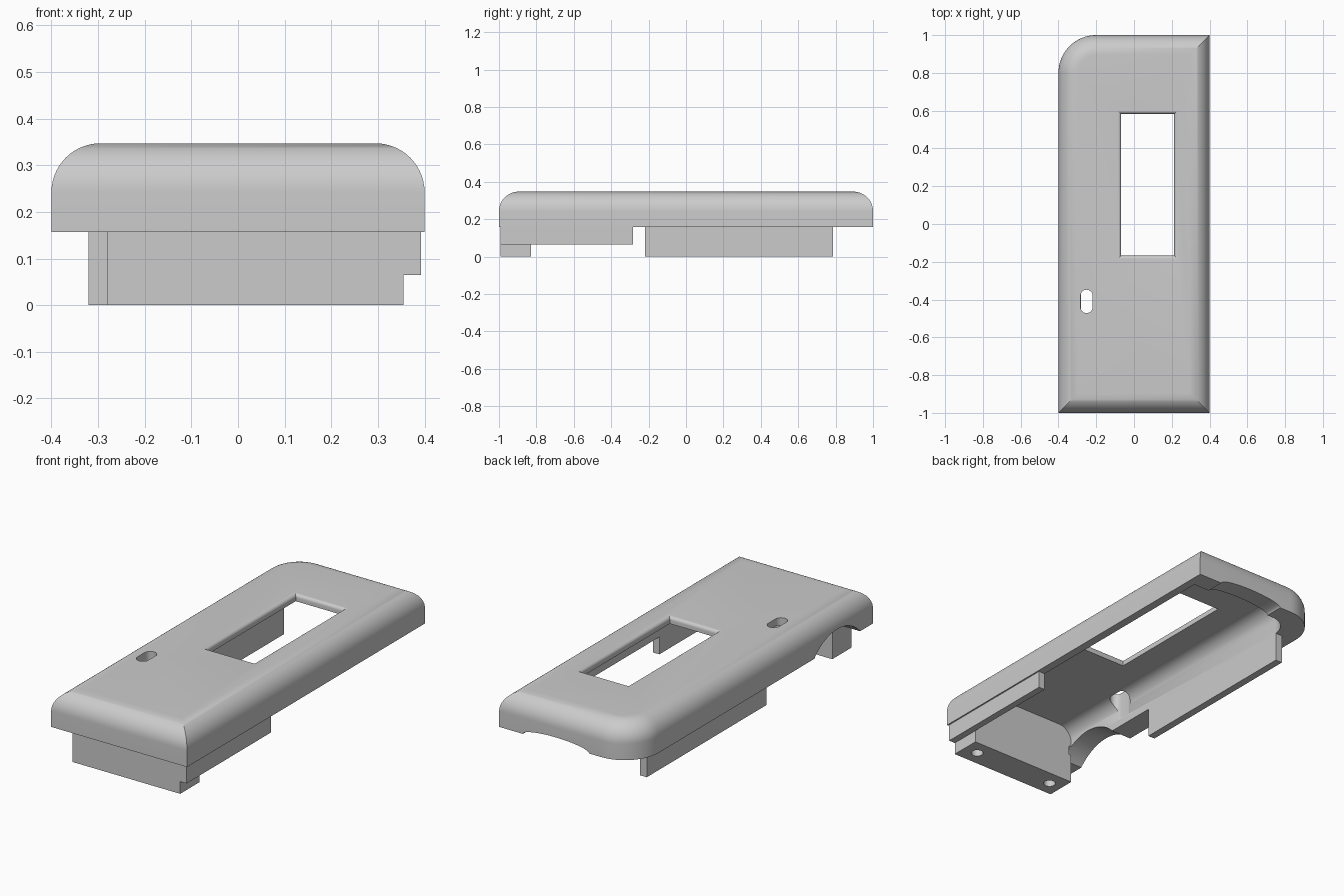
import bpy, bmesh, math

if "Cube" in bpy.data.objects:
    bpy.data.objects.remove(bpy.data.objects["Cube"])

grey = bpy.data.materials.new("light_grey")
grey.diffuse_color = (0.6, 0.6, 0.6, 1)
grey.use_nodes = True
grey.node_tree.nodes["Principled BSDF"].inputs["Base Color"].default_value = grey.diffuse_color


def outline(x0, x1, y0, y1, r):
    """Rectangle with one rounded corner at the back left."""
    pts = [(x0, y0), (x1, y0), (x1, y1)]
    n = 16
    for i in range(n + 1):
        a = math.pi / 2 * (1 + i / n)
        pts.append((x0 + r + r * math.cos(a), y1 - r + r * math.sin(a)))
    return pts


def loft(name, rings):
    """Closed solid through rings of (points, z), bottom to top."""
    bm = bmesh.new()
    rows = [[bm.verts.new((x, y, z)) for x, y in pts] for pts, z in rings]
    for a, b in zip(rows, rows[1:]):
        for i in range(len(a)):
            j = (i + 1) % len(a)
            bm.faces.new((a[i], a[j], b[j], b[i]))
    bm.faces.new(rows[0][::-1])
    bm.faces.new(rows[-1])
    bmesh.ops.recalc_face_normals(bm, faces=bm.faces[:])
    me = bpy.data.meshes.new(name)
    bm.to_mesh(me)
    bm.free()
    ob = bpy.data.objects.new(name, me)
    bpy.context.collection.objects.link(ob)
    me.materials.append(grey)
    return ob


def domed(name, x0, x1, y0, y1, z0, z1, corner, r, front=1):
    """Block with rounded upper edges; front=0 keeps the front end upright."""
    rings = [(outline(x0, x1, y0, y1, corner), z0)]
    for i in range(15):
        t = math.pi / 2 * i / 14
        d = r * (1 - math.cos(t))
        rings.append((outline(x0 + d, x1 - d, y0 + d * front, y1 - d, corner - d),
                      z1 - r + r * math.sin(t)))
    return loft(name, rings)


def rect(x0, x1, y0, y1, d=0):
    return [(x0 - d, y0 - d), (x1 + d, y0 - d), (x1 + d, y1 + d), (x0 - d, y1 + d)]


def box(name, x0, x1, y0, y1, z0, z1):
    return loft(name, [(rect(x0, x1, y0, y1), z0), (rect(x0, x1, y0, y1), z1)])


def rod(name, radius, depth, loc, rot=(0, 0, 0), scale=(1, 1, 1)):
    bpy.ops.mesh.primitive_cylinder_add(vertices=64, radius=radius, depth=depth,
                                        location=loc, rotation=rot)
    ob = bpy.context.object
    ob.name = name
    ob.scale = scale
    ob.data.materials.append(grey)
    return ob


def cut(target, cutter):
    bpy.context.view_layer.update()
    m = target.modifiers.new("cut", 'BOOLEAN')
    m.operation = 'DIFFERENCE'
    m.solver = 'EXACT'
    m.object = cutter
    bpy.context.view_layer.objects.active = target
    bpy.ops.object.modifier_apply(modifier=m.name)
    bpy.data.objects.remove(cutter)


TOP, RIM = 0.347, 0.157

# Shell with hollow underside
shell = domed("top_shell", -0.4, 0.4, -1, 1, RIM, TOP, 0.2, 0.105)
cut(shell, domed("cavity", -0.28, 0.355, -0.83, 0.9, 0.1, 0.31, 0.12, 0.08, front=0))

# Display window with rounded upper lip
F = 0.018
win = (-0.068, 0.213, -0.168, 0.583)
rings = [(rect(*win), 0.1)]
for i in range(7):
    t = math.pi / 2 * i / 6
    rings.append((rect(*win, F * (1 - math.cos(t))), TOP - F + F * math.sin(t)))
rings.append((rect(*win, F), 0.4))
cut(shell, loft("window_cutter", rings))

# Small slot with round ends
slot = []
for end, start in ((-0.38, 0), (-0.44, math.pi)):
    for i in range(17):
        a = start + math.pi * i / 16
        slot.append((-0.251 + 0.032 * math.cos(a), end + 0.032 * math.sin(a)))
cut(shell, loft("slot_cutter", [(slot, 0.2), (slot, 0.4)]))

# Arched opening in the left wall and shallow notch in the back rim
cut(shell, rod("arch_cutter", 0.262, 0.25, (-0.39, -0.70, -0.02), (0, math.pi / 2, 0)))
cut(shell, rod("notch_cutter", 0.195, 0.3, (0.065, 0.98, RIM), (math.pi / 2, 0, 0),
               (1, 0.17, 1)))

# Front mounting block with two screw holes
block = box("front_block", -0.28, 0.355, -0.993, -0.83, 0, RIM)
for x in (-0.205, 0.275):
    cut(block, rod("screw_hole", 0.03, 0.2, (x, -0.912, 0.02)))

# Skirt walls below the rim
side_skirt = box("right_skirt", 0.355, 0.392, -0.993, -0.283, 0.065, RIM)
left_wall = box("left_wall", -0.32, -0.28, -0.22, 0.787, 0, RIM)

for ob in (shell, block):
    bpy.ops.object.select_all(action='DESELECT')
    ob.select_set(True)
    bpy.context.view_layer.objects.active = ob
    bpy.ops.object.shade_smooth_by_angle(angle=math.radians(30))
